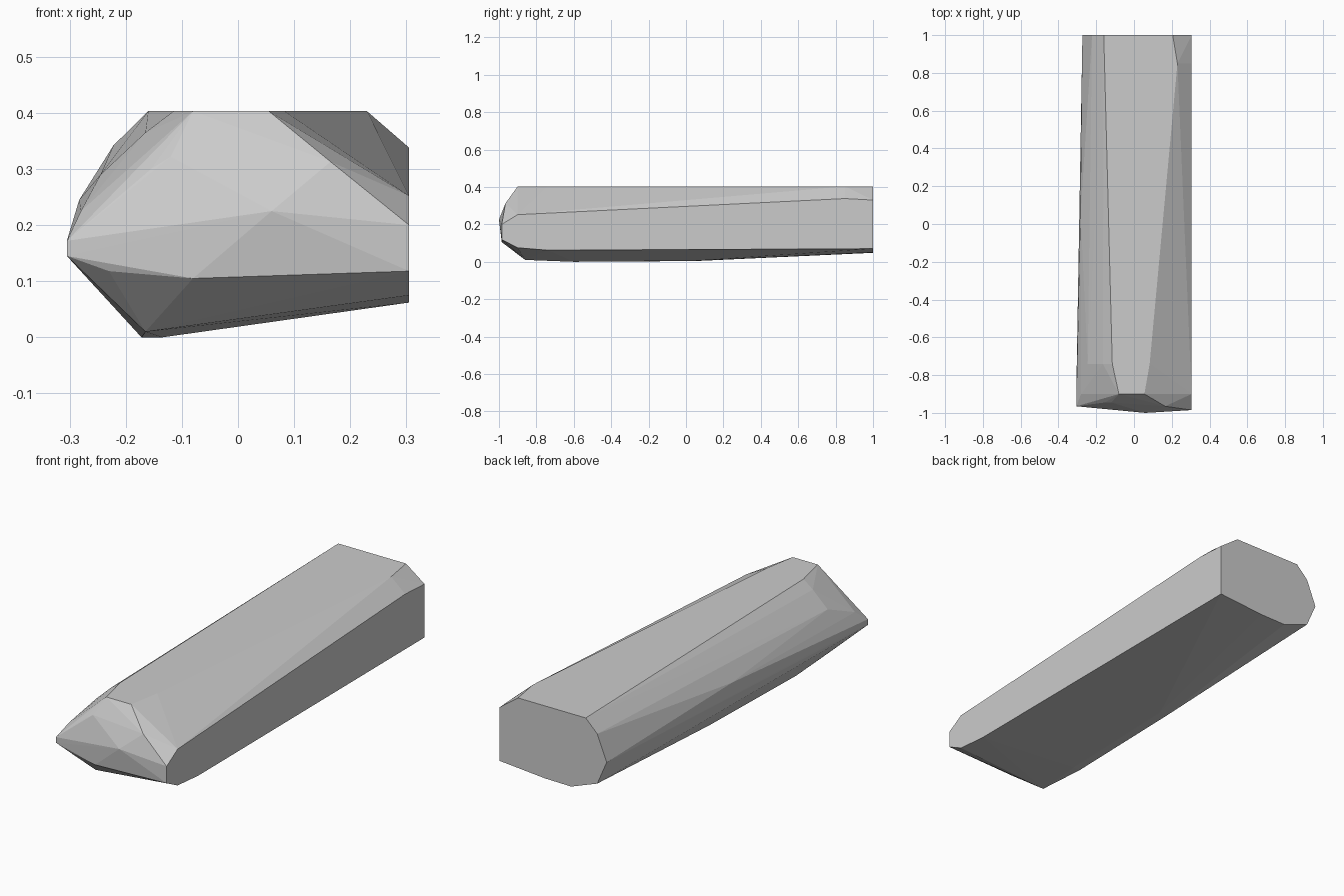
import bpy, bmesh, math

if "Cube" in bpy.data.objects:
    bpy.data.objects.remove(bpy.data.objects["Cube"])

# One flat stone-grey colour
stone = bpy.data.materials.new("stone_grey")
stone.diffuse_color = (0.6, 0.6, 0.6, 1)
stone.use_nodes = True
stone.node_tree.nodes["Principled BSDF"].inputs["Base Color"].default_value = stone.diffuse_color

R = 0.305   # the flat cut right side
T = 0.403   # the flat cut top

# Cut stations along the length, y: [(x, z), ...]
sections = {
    # rounded nose
    -1.0: [(0.06, 0.225)],
    -0.985: [(R, 0.2), (R, 0.118), (-0.08, 0.105)],
    -0.965: [(-R, 0.145), (-R, 0.172), (-0.23, 0.118), (0.165, 0.313)],
    -0.945: [(0.06, 0.335), (-0.12, 0.322), (-0.155, 0.3)],
    -0.9: [(-0.08, T), (0.055, T), (R, 0.252), (R, 0.075), (-0.28, 0.225)],
    -0.86: [(-0.165, 0.01)],
    # body
    -0.74: [(-0.115, T), (0.083, T), (R, 0.062), (-0.245, 0.29),
            (-0.165, 0.365), (-0.303, 0.165)],
    -0.6: [(-0.172, 0.0), (-0.135, 0.0)],
    0.05: [(-0.16, 0.004), (-0.12, 0.006), (-0.283, 0.245)],
    0.85: [(0.23, T), (R, 0.338)],
    # flat back end
    1.0: [(-0.16, T), (0.205, T), (R, 0.33), (R, 0.07), (0.058, 0.05),
          (-0.082, 0.048), (-0.222, 0.1), (-0.273, 0.217), (-0.222, 0.342)],
}

# Wrap the stations in a faceted skin
bm = bmesh.new()
for y, profile in sections.items():
    for x, z in profile:
        bm.verts.new((x, y, z))
hull = bmesh.ops.convex_hull(bm, input=bm.verts[:])
spare = {g for k in ("geom_interior", "geom_unused") for g in hull[k]
         if isinstance(g, bmesh.types.BMVert)}
bmesh.ops.delete(bm, geom=list(spare), context='VERTS')

# Merge the triangles of the flat cuts
bmesh.ops.dissolve_limit(bm, angle_limit=math.radians(0.5),
                         verts=bm.verts[:], edges=bm.edges[:])
bmesh.ops.recalc_face_normals(bm, faces=bm.faces[:])

mesh = bpy.data.meshes.new("stone_block")
bm.to_mesh(mesh)
bm.free()
mesh.materials.append(stone)
block = bpy.data.objects.new("stone_block", mesh)
bpy.context.collection.objects.link(block)
